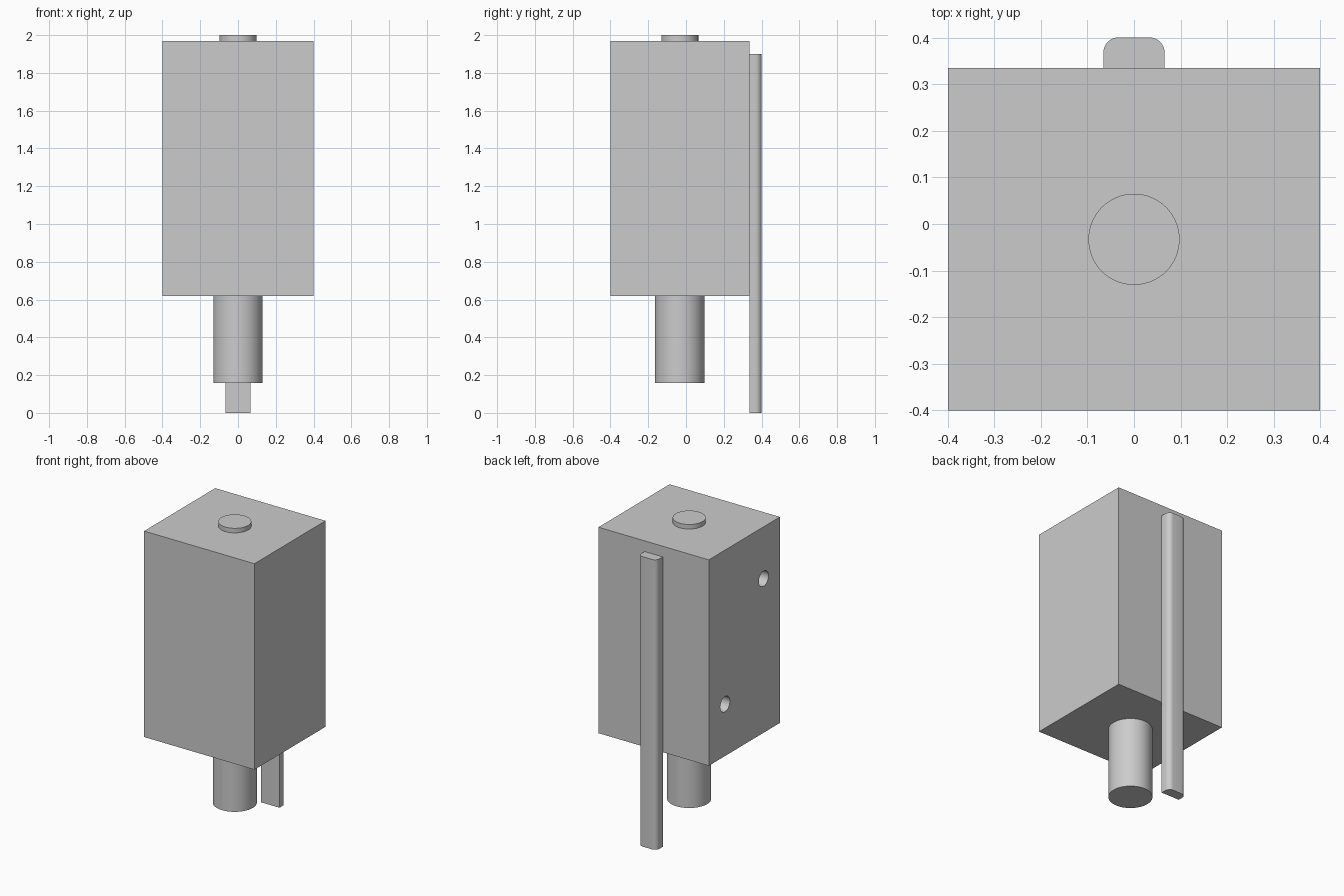
import bpy
import bmesh
import math

cube = bpy.data.objects.get("Cube")
if cube:
    bpy.data.objects.remove(cube, do_unlink=True)

# Single plain material
grey = bpy.data.materials.new("plain_grey")
grey.use_nodes = True
colour = (0.6, 0.6, 0.6, 1)
grey.diffuse_color = colour
grey.node_tree.nodes["Principled BSDF"].inputs["Base Color"].default_value = colour

AXIS_Y = -0.033          # shared centre line of body and plunger
BODY_LOW, BODY_HIGH = 0.62, 1.97


def select_only(obj):
    bpy.ops.object.select_all(action='DESELECT')
    obj.select_set(True)
    bpy.context.view_layer.objects.active = obj


def finish(obj, name):
    obj.name = obj.data.name = name
    obj.data.materials.clear()
    obj.data.materials.append(grey)
    select_only(obj)
    bpy.ops.object.shade_smooth_by_angle(angle=math.radians(35))


def box(x, y, z):
    """Box from three (low, high) ranges, with its mesh in world space."""
    bpy.ops.mesh.primitive_cube_add(size=1)
    obj = bpy.context.object
    for v in obj.data.vertices:
        for i, (low, high) in enumerate((x, y, z)):
            v.co[i] = low if v.co[i] < 0 else high
    return obj


def upright_cylinder(name, radius, low, high):
    bpy.ops.mesh.primitive_cylinder_add(
        vertices=64, radius=radius, depth=high - low,
        location=(0, AXIS_Y, (low + high) / 2))
    finish(bpy.context.object, name)


# Body block with two blind mounting holes on its right side
body = box((-0.4, 0.4), (-0.401, 0.335), (BODY_LOW, BODY_HIGH))
middle = (BODY_LOW + BODY_HIGH) / 2
for side in (-1, 1):
    bpy.ops.mesh.primitive_cylinder_add(
        vertices=32, radius=0.05, depth=0.4, rotation=(0, math.pi / 2, 0),
        location=(-0.4, AXIS_Y + side * 0.2, middle - side * 0.335))
    cutter = bpy.context.object
    cutter.hide_render = True
    select_only(body)
    cut = body.modifiers.new("mounting_hole", 'BOOLEAN')
    cut.operation = 'DIFFERENCE'
    cut.solver = 'EXACT'
    cut.object = cutter
    bpy.ops.object.modifier_apply(modifier=cut.name)
    bpy.data.objects.remove(cutter, do_unlink=True)
finish(body, "body_block")

# Plunger below and round cap on top
upright_cylinder("plunger", 0.131, 0.157, BODY_LOW)
upright_cylinder("top_cap", 0.098, BODY_HIGH, 2.0)

# Back rail with its two outer upright edges rounded
rail = box((-0.066, 0.066), (0.335, 0.401), (0, 1.9))
bm = bmesh.new()
bm.from_mesh(rail.data)
outer = [e for e in bm.edges
         if all(v.co.y > 0.39 for v in e.verts)
         and abs(e.verts[0].co.z - e.verts[1].co.z) > 1]
bmesh.ops.bevel(bm, geom=outer, offset=0.033, segments=8,
                profile=0.5, affect='EDGES')
bm.to_mesh(rail.data)
bm.free()
finish(rail, "back_rail")
